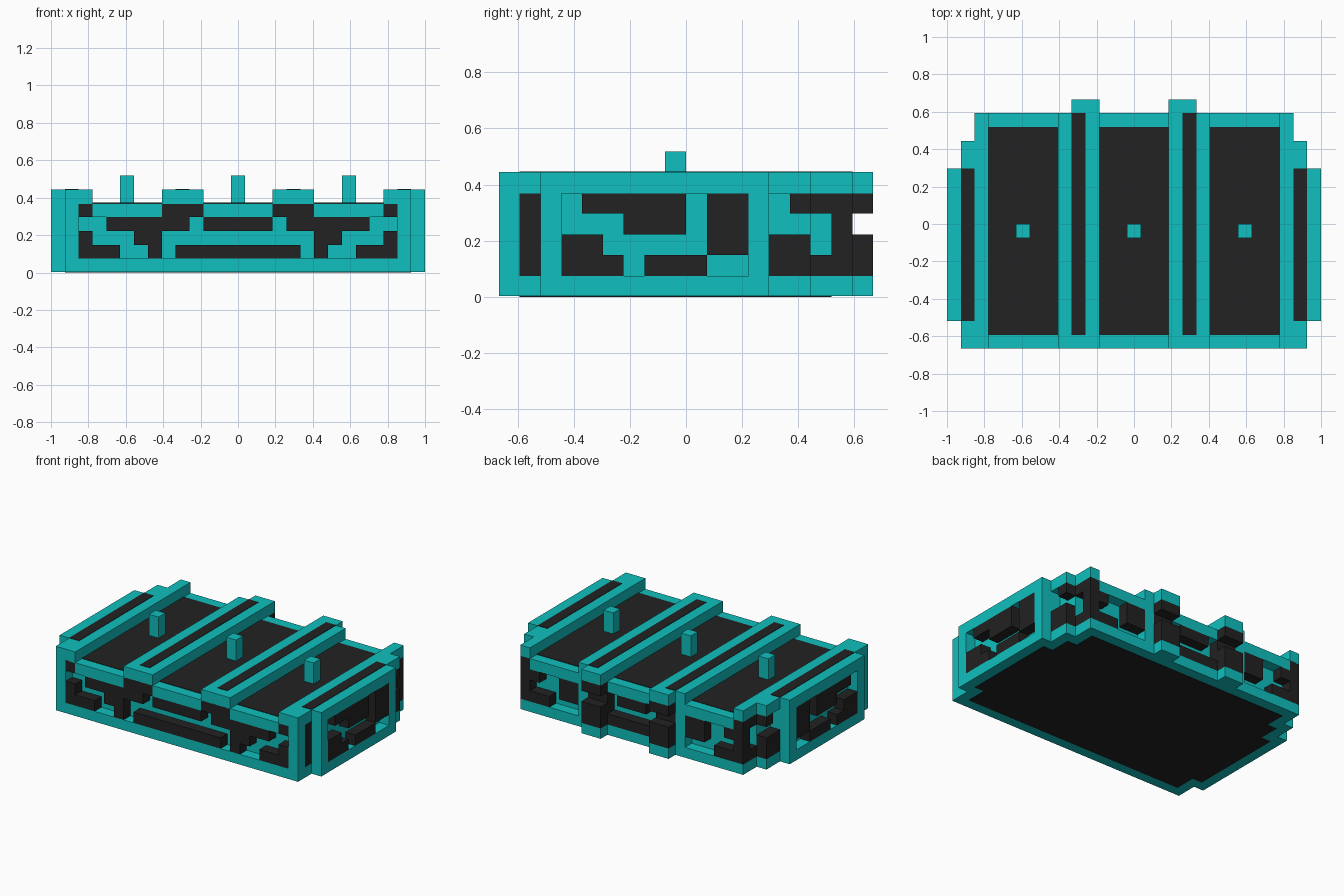
import bpy, bmesh
from mathutils import Vector

if "Cube" in bpy.data.objects:
    bpy.data.objects.remove(bpy.data.objects["Cube"], do_unlink=True)

U = 2 / 27          # one building block
T = 0.04            # thickness of inlaid plates, in blocks


def material(name, rgb):
    m = bpy.data.materials.new(name)
    m.use_nodes = True
    m.diffuse_color = (*rgb, 1)
    bsdf = m.node_tree.nodes["Principled BSDF"]
    bsdf.inputs["Base Color"].default_value = (*rgb, 1)
    bsdf.inputs["Roughness"].default_value = 0.8
    return m


TEAL = material("teal", (0.005, 0.53, 0.52))
BLACK = material("soft black", (0.016, 0.016, 0.016))


def add_prism(bm, outline, z0, z1):
    """Extrude a plan outline from z0 to z1."""
    low = [bm.verts.new(Vector((x, y, z0)) * U) for x, y in outline]
    high = [bm.verts.new(Vector((x, y, z1)) * U) for x, y in outline]
    bm.faces.new(low[::-1])
    bm.faces.new(high)
    n = len(outline)
    for i in range(n):
        j = (i + 1) % n
        bm.faces.new((low[i], low[j], high[j], high[i]))


def make(name, prisms, mat, mirror=False):
    """One object from (outline, z0, z1) prisms, optionally mirrored across x."""
    bm = bmesh.new()
    for outline, z0, z1 in prisms:
        add_prism(bm, outline, z0, z1)
        if mirror:
            add_prism(bm, [(-x, y) for x, y in outline], z0, z1)
    bmesh.ops.recalc_face_normals(bm, faces=bm.faces)
    me = bpy.data.meshes.new(name)
    bm.to_mesh(me)
    bm.free()
    me.materials.append(mat)
    ob = bpy.data.objects.new(name, me)
    bpy.context.collection.objects.link(ob)
    return ob


def rect(x0, x1, y0, y1):
    return [(x0, y0), (x1, y0), (x1, y1), (x0, y1)]


def box(x0, x1, y0, y1, z0, z1):
    return (rect(x0, x1, y0, y1), z0, z1)


def whole(half):
    """Close a right-hand outline with its mirror image."""
    return half + [(-x, y) for x, y in reversed(half)]


# Stepped base slab and the set-back core behind the bars
base = whole([(12.5, -9), (12.5, -7), (13.5, -7), (13.5, 4), (12.5, 4), (12.5, 6),
              (11.5, 6), (11.5, 8), (4.5, 8), (4.5, 9), (2.5, 9), (2.5, 8)])
make("base_slab", [(base, T, 1)], TEAL)
core = whole([(11.5, -8), (11.5, -7), (12.5, -7), (12.5, 4), (11.5, 4), (11.5, 6),
              (10.5, 6), (10.5, 7)])
make("core", [(core, 1, 5 - T)], TEAL)

# Dark underside
under = whole([(11.5, -8), (11.5, -6), (12.5, -6), (12.5, 3), (11.5, 3), (11.5, 5),
               (10.5, 5), (10.5, 7)])
make("underside_panel", [(under, 0, 2 * T)], BLACK)

# Lid panels with teal rims, and their black inlays
make("lid_centre", [box(-2.5, 2.5, -9, 8, 4, 5)], TEAL)
make("lid_sides", [box(5.5, 10.5, -9, 8, 4, 5)], TEAL, True)
make("lid_inlay_centre", [box(-2.5, 2.5, -8, 7, 5 - T, 5 + T)], BLACK)
make("lid_inlay_sides", [box(5.5, 10.5, -8, 7, 5 - T, 5 + T)], BLACK, True)

# Raised ridges with black inlay strips
inner = [(2.5, -9), (5.5, -9), (5.5, 8), (4.5, 8), (4.5, 9), (2.5, 9)]
outer = [(10.5, -9), (12.5, -9), (12.5, -7), (13.5, -7), (13.5, 4), (12.5, 4),
         (12.5, 6), (11.5, 6), (11.5, 8), (10.5, 8)]
make("ridges", [(inner, 5 - T, 6), (outer, 5 - T, 6)], TEAL, True)
make("ridge_inlays", [box(3.5, 4.5, -8, 8, 6 - T, 6 + T),
                      box(11.5, 12.5, -7, 4, 6 - T, 6 + T)], BLACK, True)

# Upright posts of the side frames, front corners and back
make("posts", [box(11.5, 12.5, -9, -8, 1, 5), box(12.5, 13.5, -7, -6, 1, 5),
               box(12.5, 13.5, 3, 4, 1, 5), box(4.5, 5.5, 7, 8, 1, 5)], TEAL, True)

# Pegs on the lid
make("pegs", [box(x - .5, x + .5, -1, 0, 5, 7) for x in (-8, 0, 8)], TEAL)

# Black bars: (start, end, bottom, top) along each wall
front = [(8.5, 11.5, 1, 2), (10.5, 11.5, 2, 3), (10.5, 11.5, 4, 5),
         (5.5, 6.5, 1, 2), (5.5, 7.5, 2, 3), (3.5, 9.5, 3, 4), (2.5, 5.5, 4, 5)]
make("front_bars", [box(a, b, -9, -8, c, d) for a, b, c, d in front], BLACK, True)
make("front_bars_centre", [box(-4.5, 4.5, -9, -8, 1, 2),
                           box(-2.5, 2.5, -9, -8, 3, 4)], BLACK)

side = [(-6, -3, 1, 2), (-6, -4, 2, 3), (-2, 1, 1, 2), (-3, 0, 3, 4),
        (-5, 0, 4, 5), (1, 3, 2, 5)]
make("side_bars", [box(12.5, 13.5, a, b, c, d) for a, b, c, d in side], BLACK, True)

# Bars in the stepped corners
make("corner_bars", [box(11.5, 12.5, -8, -7, 1, 5),
                     box(11.5, 12.5, 4, 6, 1, 3), box(11.5, 12.5, 5, 6, 4, 5),
                     box(10.5, 11.5, 6, 8, 1, 2), box(10.5, 11.5, 7, 8, 2, 4),
                     box(10.5, 11.5, 6, 8, 4, 5)], BLACK, True)

# Back bars, the deeper ones sitting under the ridge ends
back = [(8.5, 10.5, 1, 2), (5.5, 7.5, 2, 4), (9.5, 10.5, 3, 4),
        (2.5, 4.5, 1, 5)]
make("back_bars", [box(a, b, 7, 8, c, d) for a, b, c, d in back], BLACK, True)
make("back_bars_centre", [box(-2.5, 2.5, 7, 8, 1, 2),
                          box(-1.5, 1.5, 7, 8, 3, 4)], BLACK)
make("ridge_end_blocks", [box(2.5, 4.5, 8, 9, 1, 3),
                          box(2.5, 4.5, 8, 9, 4, 5)], BLACK, True)
